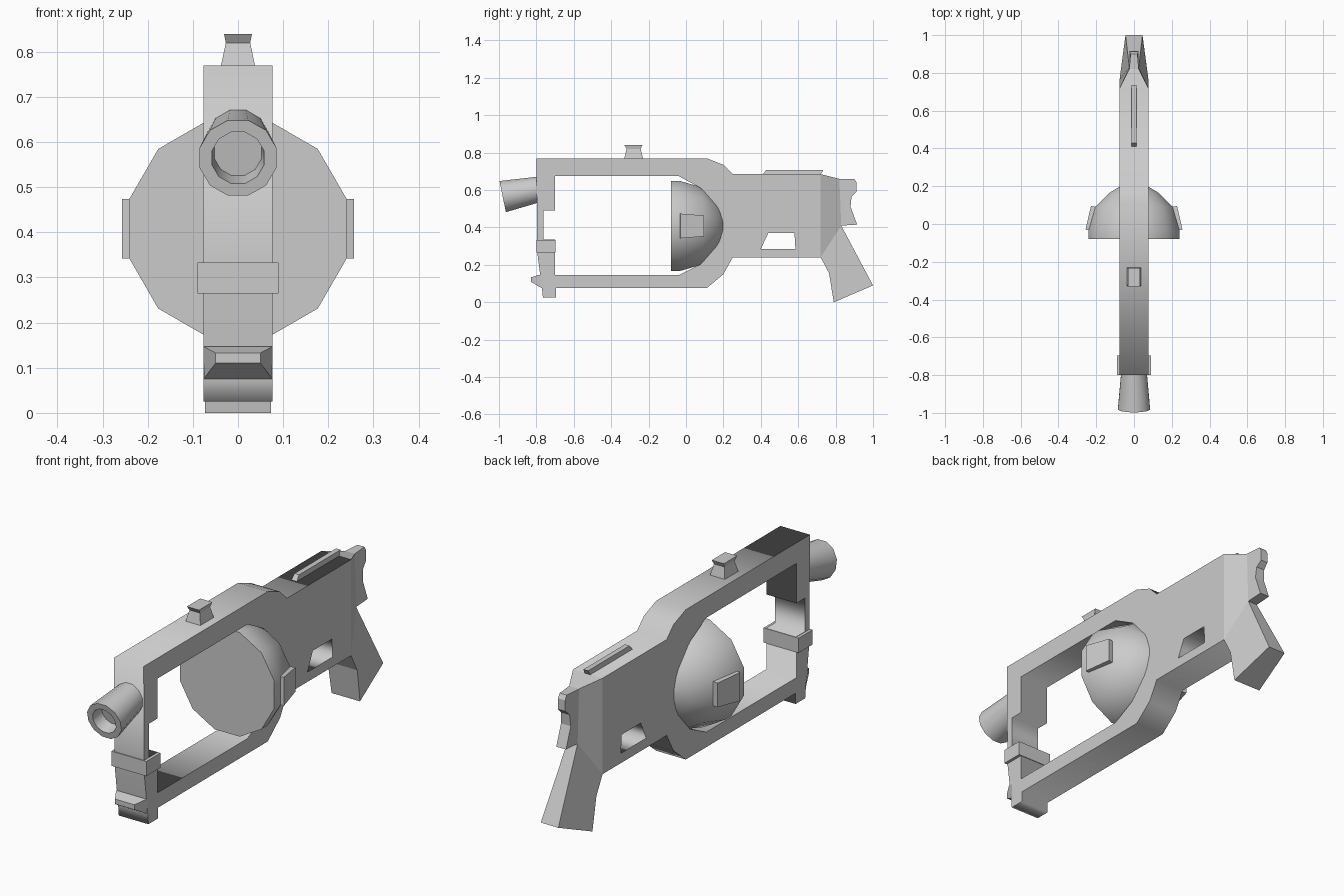
import bpy, bmesh, math
from mathutils import Matrix

if "Cube" in bpy.data.objects:
    bpy.data.objects.remove(bpy.data.objects["Cube"])


def finish(name, bm, smooth=None):
    bmesh.ops.remove_doubles(bm, verts=bm.verts, dist=1e-5)
    bmesh.ops.recalc_face_normals(bm, faces=bm.faces)
    me = bpy.data.meshes.new(name)
    bm.to_mesh(me)
    bm.free()
    ob = bpy.data.objects.new(name, me)
    bpy.context.collection.objects.link(ob)
    if smooth:
        bpy.ops.object.select_all(action='DESELECT')
        bpy.context.view_layer.objects.active = ob
        ob.select_set(True)
        bpy.ops.object.shade_smooth_by_angle(angle=math.radians(smooth))
    return ob


def prism(name, pts):
    """Side profile of (y, z, half width) points, mirrored across x."""
    bm = bmesh.new()
    left, right = [[bm.verts.new((s * w, y, z)) for y, z, w in pts] for s in (-1, 1)]
    bm.faces.new(left)
    bm.faces.new(right)
    n = len(pts)
    for i in range(n):
        j = (i + 1) % n
        bm.faces.new((left[i], left[j], right[j], right[i]))
    return finish(name, bm)


def lathe(name, profile, loc, tilt=0, sides=12, smooth=35):
    """Turn (distance, radius) points around the y axis."""
    bm = bmesh.new()
    rings = []
    for t, r in profile:
        angles = [2 * math.pi * (k + 0.5) / sides for k in range(sides)]
        rings.append([bm.verts.new((r * math.cos(a), t, r * math.sin(a))) for a in angles])
    for a, b in zip(rings, rings[1:]):
        for k in range(sides):
            m = (k + 1) % sides
            bm.faces.new((a[k], a[m], b[m], b[k]))
    bm.faces.new(rings[0])
    bm.faces.new(rings[-1])
    bm.transform(Matrix.Translation(loc) @ Matrix.Rotation(tilt, 4, 'X'))
    return finish(name, bm, smooth)


def plate(name, loops, half):
    """Flat side-view plate with holes, thickened across x."""
    cu = bpy.data.curves.new(name + "_curve", 'CURVE')
    cu.dimensions = '2D'
    cu.fill_mode = 'BOTH'
    cu.extrude = half
    for loop in loops:
        sp = cu.splines.new('POLY')
        sp.points.add(len(loop) - 1)
        for p, (y, z) in zip(sp.points, loop):
            p.co = (y, z, 0, 1)
        sp.use_cyclic_u = True
    tmp = bpy.data.objects.new(name + "_tmp", cu)
    bpy.context.collection.objects.link(tmp)
    dg = bpy.context.evaluated_depsgraph_get()
    me = bpy.data.meshes.new_from_object(tmp.evaluated_get(dg))
    bm = bmesh.new()
    bm.from_mesh(me)
    bpy.data.objects.remove(tmp)
    bpy.data.meshes.remove(me)
    bm.transform(Matrix(((0, 0, 1, 0), (1, 0, 0, 0), (0, 1, 0, 0), (0, 0, 0, 1))))
    return finish(name, bm)


W = 0.076

# Main frame with the large opening and the trigger opening
outer = [(-0.8, 0.77), (0.11, 0.77), (0.2, 0.735), (0.25, 0.685), (0.72, 0.685),
         (0.72, 0.24), (0.25, 0.24), (0.2, 0.15), (0.11, 0.075), (-0.695, 0.075),
         (-0.695, 0.025), (-0.765, 0.025), (-0.77, 0.075), (-0.795, 0.265)]
opening = [(-0.7, 0.675), (-0.7, 0.49), (-0.762, 0.49), (-0.762, 0.335), (-0.7, 0.335),
           (-0.7, 0.145), (-0.04, 0.145), (0.08, 0.205), (0.15, 0.3), (0.15, 0.51),
           (0.08, 0.61), (-0.04, 0.675)]
trigger = [(0.44, 0.37), (0.58, 0.37), (0.585, 0.285), (0.4, 0.285)]
plate("frame", [outer, opening, trigger], W)

# Tapered rear, tail and grip
prism("rear_taper", [(0.72, 0.685, W), (0.82, 0.66, 0.025), (0.83, 0.41, 0.025), (0.72, 0.24, W)])
prism("tail", [(0.82, 0.66, 0.025), (0.9, 0.66, 0.018), (0.912, 0.64, 0.018),
               (0.912, 0.59, 0.018), (0.885, 0.565, 0.022), (0.88, 0.51, 0.025),
               (0.915, 0.415, 0.025), (0.83, 0.41, 0.025)])
prism("grip", [(0.72, 0.24, W), (0.83, 0.41, 0.025), (1.0, 0.09, 0.045),
               (0.79, 0.0, 0.073), (0.765, 0.155, W)])

# Dome and its side lugs
lathe("dome", [(-0.08, 0.25), (-0.035, 0.25), (0.09, 0.212), (0.165, 0.135),
               (0.203, 0.07), (0.215, 0.02)], (0, 0, 0.408))
for side, label in ((-1, "left"), (1, "right")):
    bm = bmesh.new()
    lug = [(0.225, -0.035, 0.066), (0.257, -0.03, 0.066), (0.228, 0.095, 0.056), (0.19, 0.09, 0.056)]
    low, top = [[bm.verts.new((side * x, y, 0.408 + s * h)) for x, y, h in lug] for s in (-1, 1)]
    bm.faces.new(low)
    bm.faces.new(top)
    for i in range(4):
        j = (i + 1) % 4
        bm.faces.new((low[i], low[j], top[j], top[i]))
    finish("dome_lug_" + label, bm)

# Angled front tube with a recess
lathe("front_tube", [(0.06, 0.054), (0, 0.06), (0, 0.088), (0.2, 0.07)],
      (0, -0.98, 0.565), tilt=0.2)

# Top sight and rail
prism("sight_base", [(-0.33, 0.768, 0.038), (-0.23, 0.768, 0.038),
                     (-0.243, 0.82, 0.027), (-0.317, 0.82, 0.027)])
prism("sight_cap", [(-0.317, 0.82, 0.027), (-0.243, 0.82, 0.027),
                    (-0.233, 0.84, 0.031), (-0.33, 0.84, 0.031)])
prism("rear_rail", [(0.41, 0.683, 0.014), (0.43, 0.708, 0.012),
                    (0.735, 0.708, 0.012), (0.72, 0.683, 0.014)])

# Front clamp block and wedge catch
prism("clamp_block", [(-0.8, 0.333, 0.09), (-0.697, 0.333, 0.09),
                      (-0.697, 0.265, 0.09), (-0.8, 0.265, 0.09)])
prism("front_catch", [(-0.765, 0.147, W), (-0.785, 0.147, W), (-0.83, 0.133, 0.05),
                      (-0.83, 0.11, 0.05), (-0.77, 0.075, W), (-0.765, 0.075, W)])
